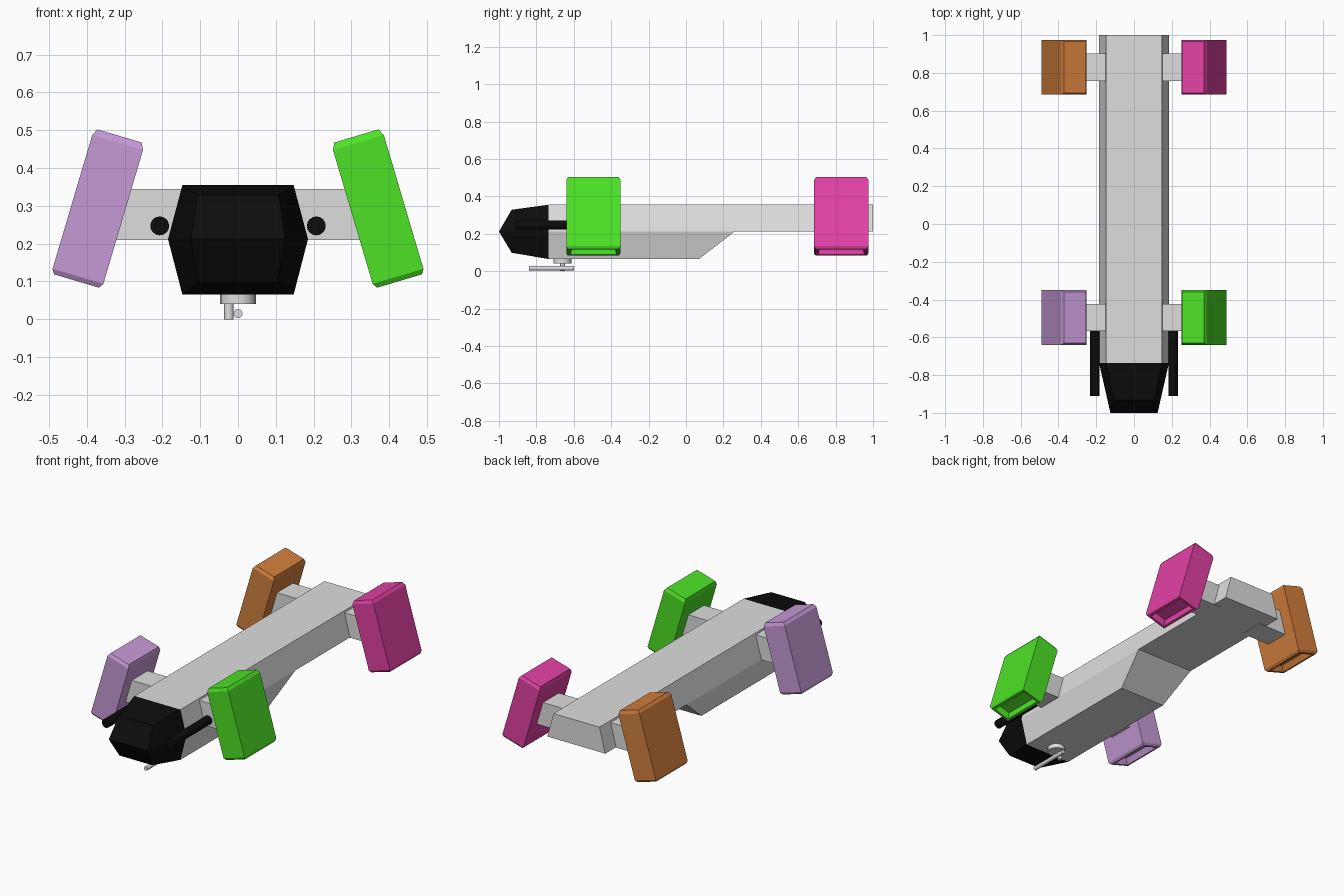
import bpy, bmesh, math
from mathutils import Matrix, Vector

cube = bpy.data.objects.get("Cube")
if cube:
    bpy.data.objects.remove(cube, do_unlink=True)


def material(name, rgb):
    linear = [c / 255 / 12.92 if c < 11 else ((c / 255 + 0.055) / 1.055) ** 2.4 for c in rgb]
    m = bpy.data.materials.new(name)
    m.use_nodes = True
    m.diffuse_color = (*linear, 1)
    m.node_tree.nodes["Principled BSDF"].inputs["Base Color"].default_value = (*linear, 1)
    return m


GREY = material("light grey", (222, 222, 222))
BLACK = material("black", (12, 12, 12))
GREEN = material("green", (77, 226, 38))
PINK = material("pink", (226, 65, 164))
ORANGE = material("orange", (210, 127, 61))
PURPLE = material("lilac", (198, 154, 214))


def finish(name, bm, mat):
    bmesh.ops.recalc_face_normals(bm, faces=bm.faces)
    mesh = bpy.data.meshes.new(name)
    bm.to_mesh(mesh)
    bm.free()
    mesh.materials.append(mat)
    ob = bpy.data.objects.new(name, mesh)
    bpy.context.collection.objects.link(ob)
    return ob


def loft(name, rings, mat):
    """Skin a list of equal-length point rings and cap both ends."""
    bm = bmesh.new()
    vs = [[bm.verts.new(p) for p in ring] for ring in rings]
    n = len(vs[0])
    for a, b in zip(vs, vs[1:]):
        for i in range(n):
            j = (i + 1) % n
            bm.faces.new((a[i], a[j], b[j], b[i]))
    bm.faces.new(vs[0])
    bm.faces.new(vs[-1])
    return finish(name, bm, mat)


def box(name, lo, hi, mat):
    bm = bmesh.new()
    bmesh.ops.create_cube(bm, size=1)
    lo, hi = Vector(lo), Vector(hi)
    for v in bm.verts:
        v.co = (lo + hi) / 2 + v.co * (hi - lo)
    return finish(name, bm, mat)


def rod(name, start, end, radius, mat, sides=16):
    start, end = Vector(start), Vector(end)
    axis = end - start
    turn = axis.to_track_quat("Z", "Y").to_matrix().to_4x4()
    bm = bmesh.new()
    bmesh.ops.create_cone(bm, cap_ends=True, segments=sides, radius1=radius, radius2=radius,
                          depth=axis.length, matrix=Matrix.Translation((start + end) / 2) @ turn)
    ob = finish(name, bm, mat)
    bpy.ops.object.select_all(action="DESELECT")
    ob.select_set(True)
    bpy.context.view_layer.objects.active = ob
    bpy.ops.object.shade_smooth_by_angle(angle=math.radians(35))
    return ob


# Hull levels: top, widest and bottom
TOP, MID, LOW = 0.355, 0.212, 0.065
W_TOP, W_MID, W_LOW = 0.147, 0.185, 0.147
NOSE_Y = -0.735


def band(y, w_low, z_low, w_high, z_high):
    return [(-w_low, y, z_low), (w_low, y, z_low), (w_high, y, z_high), (-w_high, y, z_high)]


# Long upper hull and the shorter keel that ramps up behind
loft("upper_hull", [band(y, W_MID, MID, W_TOP, TOP) for y in (NOSE_Y, 1.0)], GREY)
bm = bmesh.new()
ring = {}
for s in (-1, 1):
    ring[s] = [bm.verts.new(p) for p in ((s * W_MID, NOSE_Y, MID), (s * W_LOW, NOSE_Y, LOW),
                                         (s * W_LOW, 0.07, LOW), (s * W_MID, 0.26, MID))]
    bm.faces.new(ring[s])
for i in range(4):
    j = (i + 1) % 4
    bm.faces.new((ring[-1][i], ring[-1][j], ring[1][j], ring[1][i]))
finish("keel", bm, GREY)


# Faceted nose ending in a horizontal edge
def hexagon(y_edge, y_mid, wt, wm, wl, zt, zl):
    return [(-wt, y_edge, zt), (wt, y_edge, zt), (wm, y_mid, MID),
            (wl, y_edge, zl), (-wl, y_edge, zl), (-wm, y_mid, MID)]


bm = bmesh.new()
back = [bm.verts.new(p) for p in hexagon(NOSE_Y, NOSE_Y, W_TOP, W_MID, W_LOW, TOP, LOW)]
front = [bm.verts.new(p) for p in hexagon(-0.932, -1.0, 0.108, 0.125, 0.105, 0.328, 0.098)]
for i in range(6):
    j = (i + 1) % 6
    bm.faces.new((back[i], back[j], front[j], front[i]))
bm.faces.new(back)
bm.faces.new((front[0], front[1], front[2], front[5]))
bm.faces.new((front[5], front[2], front[3], front[4]))
finish("nose", bm, BLACK)


# Tilted engine pods with chamfered ends and a shallow nozzle recess below
def pod(name, side, y, mat):
    def rect(z, inset):
        a, b = 0.07 - inset, 0.145 - inset
        return [(-a, -b, z), (a, -b, z), (a, b, z), (-a, b, z)]
    rings = [rect(-0.165, 0.03), rect(-0.2, 0.022), rect(-0.2, 0.008),
             rect(-0.187, 0), rect(0.182, 0), rect(0.2, 0.009)]
    ob = loft(name, rings, mat)
    ob.data.transform(Matrix.Translation((side * 0.37, y, 0.293))
                      @ Matrix.Rotation(-side * math.radians(16.5), 4, "Y"))


for label, y, left_mat, right_mat in (("front", -0.495, GREEN, PURPLE), ("rear", 0.83, PINK, ORANGE)):
    for word, side, mat in (("left", 1, left_mat), ("right", -1, right_mat)):
        pod(f"{label}_{word}_pod", side, y, mat)
        xs = sorted((side * 0.14, side * 0.34))
        box(f"{label}_{word}_strut", (xs[0], y - 0.072, 0.21), (xs[1], y + 0.072, 0.345), GREY)

# Side guns fixed to the front struts
for word, side in (("left", 1), ("right", -1)):
    rod(f"{word}_gun", (side * 0.207, -0.91, 0.247), (side * 0.207, -0.56, 0.247), 0.025, BLACK)

# Small belly turret
rod("turret_mount", (0, -0.66, 0.04), (0, -0.66, 0.07), 0.048, GREY)
rod("turret_pivot", (-0.024, -0.66, 0), (-0.024, -0.66, 0.045), 0.0125, GREY, 12)
rod("turret_barrel", (0, -0.84, 0.015), (0, -0.6, 0.015), 0.012, GREY, 12)
